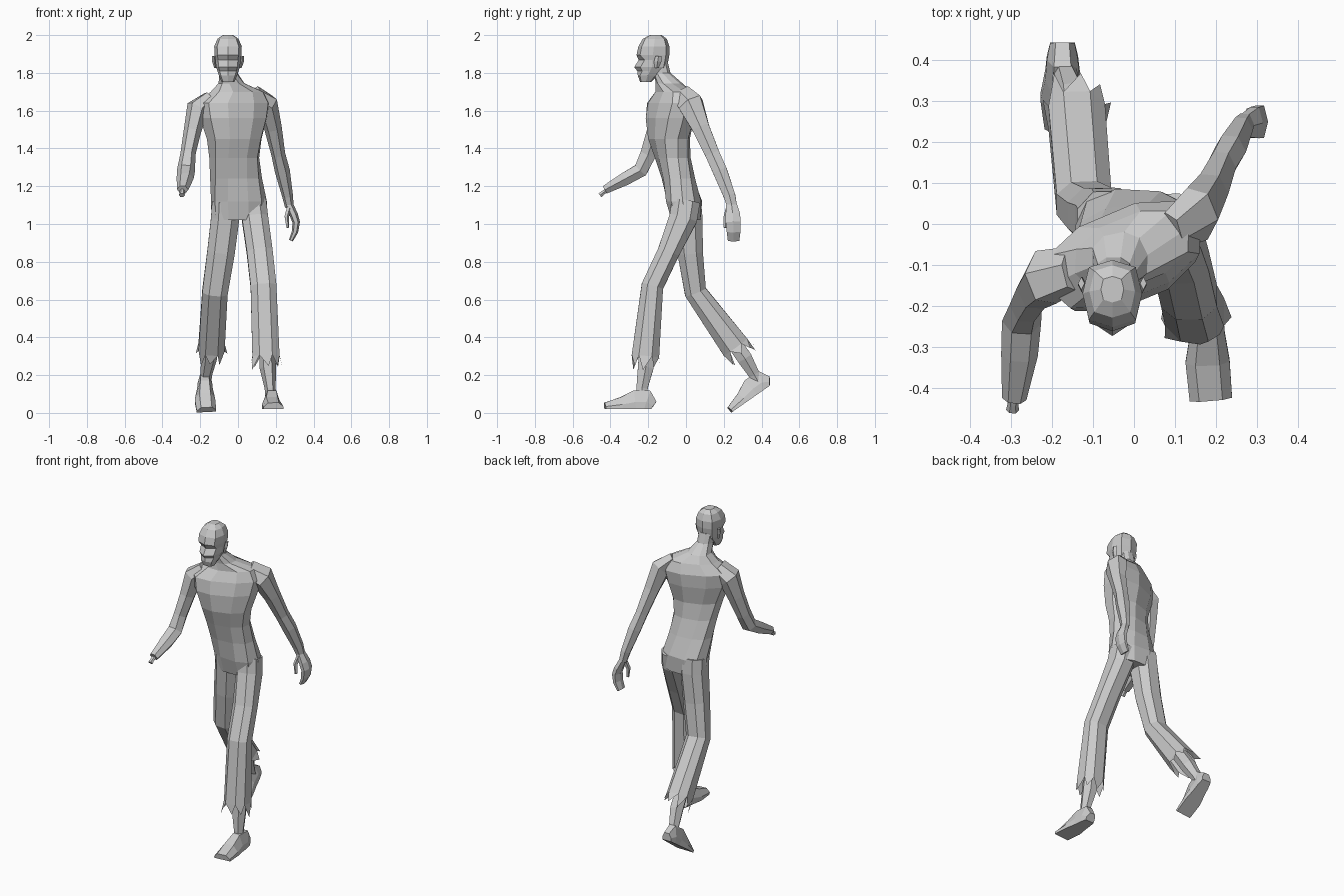
import bpy, bmesh, random
from math import cos, sin, pi, radians, copysign
from mathutils import Vector, Matrix

random.seed(4)


def oval(n, power=1.0, phase=0.0):
    """Unit cross-section; a lower power makes it boxier."""
    pts = []
    for i in range(n):
        t = 2 * pi * i / n + phase
        c, s = round(cos(t), 6), round(sin(t), 6)
        pts.append((copysign(abs(c) ** power, c), copysign(abs(s) ** power, s)))
    return pts


def loft(name, rings, profile, flat=False, open_end=False, teeth=0.0, edit=None):
    """Skin rings (x, y, z, half width, half depth[, yaw]) along a path."""
    centres = [Vector(r[:3]) for r in rings]
    last, n = len(rings) - 1, len(profile)
    verts = []
    for i, r in enumerate(rings):
        a, b = centres[max(i - 1, 0)], centres[min(i + 1, last)]
        if flat:
            d = Vector((0, 0, 1))
        elif 0 < i < last:
            d = ((centres[i] - a).normalized() + (b - centres[i]).normalized()).normalized()
        else:
            d = (b - a).normalized()
        side = (Vector((1, 0, 0)) - d * d.x).normalized()
        up = d.cross(side)
        turn = Matrix.Rotation(radians(r[5] if len(r) > 5 else 0), 3, d)
        verts += [centres[i] + turn @ (side * u * r[3] + up * v * r[4]) for u, v in profile]
    faces = [(k * n + j, k * n + (j + 1) % n, (k + 1) * n + (j + 1) % n, (k + 1) * n + j)
             for k in range(last) for j in range(n)]
    faces.append(tuple(range(n))[::-1])
    if not open_end:
        faces.append(tuple(range(last * n, last * n + n)))
    if teeth:
        # torn points hanging from the final ring
        for j in range(n):
            p, q = verts[last * n + j], verts[last * n + (j + 1) % n]
            mid = p.lerp(q, random.uniform(0.25, 0.75))
            out = (mid - centres[last]) * random.uniform(0.0, 0.3)
            verts.append(mid + d * teeth * random.uniform(0.6, 1.2) + out)
            faces.append((last * n + j, len(verts) - 1, last * n + (j + 1) % n))
    if edit:
        edit(verts)
    mesh = bpy.data.meshes.new(name)
    mesh.from_pydata([tuple(v) for v in verts], [], faces)
    bm = bmesh.new()
    bm.from_mesh(mesh)
    bmesh.ops.recalc_face_normals(bm, faces=bm.faces)
    bm.to_mesh(mesh)
    bm.free()
    ob = bpy.data.objects.new(name, mesh)
    bpy.context.collection.objects.link(ob)
    return ob


six, eight = oval(6), oval(8, 0.85, pi / 8)

# Torso, twisted so one shoulder leads, running up into the neck
loft("torso", [
    (0.005, 0.0, 1.02, 0.145, 0.08, 0),
    (0.005, -0.01, 1.12, 0.148, 0.097, -3),
    (-0.01, -0.04, 1.24, 0.138, 0.088, 5),
    (-0.02, -0.07, 1.35, 0.135, 0.09, 12),
    (-0.02, -0.09, 1.45, 0.152, 0.102, 18),
    (-0.025, -0.085, 1.56, 0.19, 0.115, 22),
    (-0.025, -0.075, 1.64, 0.205, 0.11, 23),
    (-0.005, -0.065, 1.70, 0.15, 0.085, 22),
    (-0.035, -0.09, 1.745, 0.07, 0.07, 12),
    (-0.05, -0.125, 1.80, 0.047, 0.045, 0),
    (-0.053, -0.14, 1.86, 0.047, 0.045, 0),
], oval(10, 0.85), flat=True)


# Head with sunken eyes, pinched nose and hollow cheeks
def carve_face(v):
    for k, shift in ((5, 0.022), (7, 0.022)):
        v[4 * 8 + k].y += shift
        v[2 * 8 + k].y += 0.012
    v[3 * 8 + 6].y -= 0.016
    v[4 * 8 + 6].y += 0.008


hx = -0.053
loft("head", [
    (hx, -0.213, 1.753, 0.034, 0.030),
    (hx, -0.203, 1.785, 0.048, 0.052),
    (hx, -0.190, 1.81, 0.056, 0.068),
    (hx, -0.180, 1.83, 0.063, 0.078),
    (hx, -0.176, 1.868, 0.067, 0.083),
    (hx, -0.175, 1.895, 0.071, 0.087),
    (hx, -0.170, 1.94, 0.073, 0.082),
    (hx, -0.165, 1.98, 0.056, 0.064),
    (hx, -0.160, 2.0, 0.028, 0.032),
], oval(8, 0.7), flat=True, edit=carve_face)

# Ears
for side, label in ((-1, "left"), (1, "right")):
    loft("ear_" + label, [
        (hx + side * 0.066, -0.155, 1.825, 0.006, 0.010),
        (hx + side * 0.073, -0.150, 1.86, 0.011, 0.020),
        (hx + side * 0.076, -0.145, 1.89, 0.008, 0.016),
    ], oval(4), flat=True)

# Leading arm, ending in a stump with a bare bone
loft("forward_arm", [
    (-0.15, -0.11, 1.665, 0.04, 0.06),
    (-0.215, -0.13, 1.61, 0.06, 0.072),
    (-0.242, -0.16, 1.49, 0.046, 0.055),
    (-0.265, -0.2, 1.37, 0.040, 0.048),
    (-0.275, -0.24, 1.285, 0.048, 0.044),
    (-0.28, -0.32, 1.24, 0.045, 0.040),
    (-0.293, -0.428, 1.182, 0.030, 0.026),
], six)
loft("arm_bone", [
    (-0.293, -0.40, 1.19, 0.016, 0.014),
    (-0.296, -0.44, 1.165, 0.013, 0.012),
    (-0.297, -0.455, 1.152, 0.016, 0.014),
], six)

# Trailing arm with a loosely curled hand
loft("rear_arm", [
    (0.09, -0.02, 1.685, 0.04, 0.06),
    (0.155, 0.025, 1.635, 0.058, 0.075),
    (0.185, 0.078, 1.51, 0.047, 0.053),
    (0.213, 0.14, 1.37, 0.037, 0.044),
    (0.235, 0.18, 1.28, 0.040, 0.044),
    (0.262, 0.23, 1.15, 0.029, 0.036),
    (0.272, 0.245, 1.09, 0.023, 0.030),
], six)
loft("rear_hand", [
    (0.268, 0.24, 1.11, 0.020, 0.030),
    (0.295, 0.248, 1.05, 0.022, 0.044),
    (0.308, 0.25, 1.01, 0.020, 0.046),
    (0.302, 0.252, 0.96, 0.017, 0.042),
    (0.280, 0.252, 0.912, 0.011, 0.035),
], six)
loft("rear_thumb", [
    (0.272, 0.228, 1.09, 0.014, 0.016),
    (0.257, 0.213, 1.04, 0.013, 0.014),
    (0.263, 0.208, 0.98, 0.008, 0.009),
], oval(5))

# Trouser legs with torn hems
loft("front_trouser_leg", [
    (0.08, 0.0, 1.12, 0.074, 0.08),
    (0.09, -0.015, 1.03, 0.074, 0.08),
    (0.115, -0.093, 0.85, 0.073, 0.062),
    (0.135, -0.178, 0.67, 0.073, 0.062),
    (0.148, -0.215, 0.30, 0.077, 0.078),
], eight, open_end=True, teeth=0.07)
loft("rear_trouser_leg", [
    (-0.065, 0.0, 1.12, 0.078, 0.085),
    (-0.068, 0.01, 1.03, 0.080, 0.083),
    (-0.09, 0.022, 0.85, 0.078, 0.072),
    (-0.122, 0.05, 0.64, 0.072, 0.062),
    (-0.14, 0.262, 0.348, 0.074, 0.082),
], eight, open_end=True, teeth=0.07)

# Bare shins
loft("front_shin", [
    (0.15, -0.205, 0.40, 0.040, 0.045),
    (0.158, -0.213, 0.24, 0.044, 0.048),
    (0.17, -0.233, 0.13, 0.029, 0.034),
    (0.175, -0.233, 0.07, 0.030, 0.034),
], six)
loft("rear_shin", [
    (-0.145, 0.235, 0.40, 0.040, 0.045),
    (-0.152, 0.31, 0.29, 0.042, 0.046),
    (-0.168, 0.36, 0.205, 0.032, 0.034),
    (-0.172, 0.385, 0.16, 0.030, 0.034),
], six)

# Feet: one shape, flat in front and pushed up on its toes behind
sole = [(-1, -1), (1, -1), (1, -0.25), (0.55, 1), (-0.55, 1), (-1, -0.25)]
for name, place, pitch in (("front_foot", (0.18, -0.17, 0.02), 0),
                           ("rear_foot", (-0.175, 0.455, 0.152), 35)):
    foot = loft(name, [
        (0, 0, 0.022, 0.030, 0.022),
        (0, -0.035, 0.050, 0.038, 0.050),
        (0, -0.10, 0.050, 0.042, 0.050),
        (0, -0.17, 0.032, 0.054, 0.032),
        (0.008, -0.26, 0.017, 0.052, 0.017),
    ], sole)
    # keep the rings upright so the sole stays level
    for i, v in enumerate(foot.data.vertices):
        if i % 6 < 2:
            v.co.z = 0
    foot.data.transform(Matrix.Translation(place) @ Matrix.Rotation(radians(pitch), 4, 'X'))
